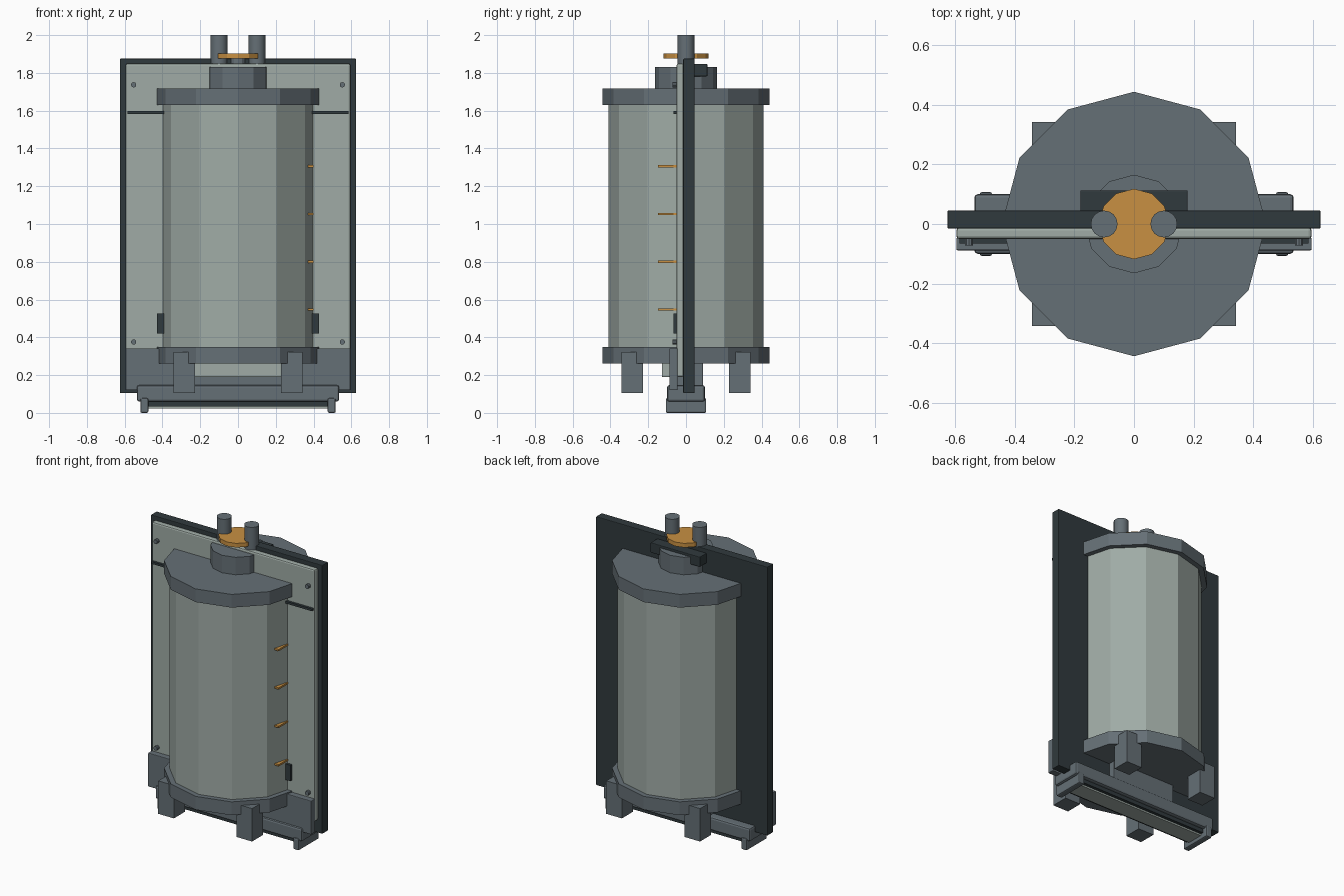
import bpy, bmesh
from math import radians
from mathutils import Matrix

if "Cube" in bpy.data.objects:
    bpy.data.objects.remove(bpy.data.objects["Cube"])


def mat(name, col):
    m = bpy.data.materials.new(name)
    m.diffuse_color = (*col, 1)
    m.use_nodes = True
    m.node_tree.nodes["Principled BSDF"].inputs["Base Color"].default_value = m.diffuse_color
    return m


STEEL = mat("steel", (0.13, 0.16, 0.18))
PALE = mat("pale", (0.35, 0.41, 0.38))
DARK = mat("dark", (0.03, 0.042, 0.047))
ORANGE = mat("orange", (0.58, 0.28, 0.055))


def finish(bm, name, m):
    me = bpy.data.meshes.new(name)
    bm.to_mesh(me)
    bm.free()
    me.materials.append(m)
    ob = bpy.data.objects.new(name, me)
    bpy.context.collection.objects.link(ob)
    return ob


def box(name, x, y, z, m, bevel=0):
    bm = bmesh.new()
    c = [(a[0] + a[1]) / 2 for a in (x, y, z)]
    s = [a[1] - a[0] for a in (x, y, z)]
    bmesh.ops.create_cube(bm, size=1, matrix=Matrix.Translation(c) @ Matrix.Diagonal((*s, 1)))
    ob = finish(bm, name, m)
    if bevel:
        mod = ob.modifiers.new("bevel", 'BEVEL')
        mod.width = bevel
        mod.segments = 2
    return ob


def cyl(name, r, z0, z1, m, x=0, y=0, sides=12, smooth=False, along_y=False):
    bm = bmesh.new()
    mx = Matrix.Translation((x, y, (z0 + z1) / 2))
    if along_y:  # z0 is the height, z1 the depth
        mx = Matrix.Translation((x, y, z0)) @ Matrix.Rotation(radians(90), 4, 'X')
    bmesh.ops.create_cone(bm, cap_ends=True, segments=sides, radius1=r, radius2=r,
                          depth=z1 if along_y else z1 - z0, matrix=mx)
    if smooth:
        for f in bm.faces:
            f.smooth = len(f.verts) == 4
        for e in bm.edges:
            e.smooth = all(f.smooth for f in e.link_faces)
    return finish(bm, name, m)


# Twelve-sided tank with end flanges, neck and cap
cyl("tank_body", 0.41, 0.3, 1.68, PALE)
cyl("tank_top_flange", 0.443, 1.63, 1.717, STEEL)
cyl("tank_bottom_flange", 0.443, 0.262, 0.35, STEEL)
cyl("tank_neck", 0.165, 1.71, 1.832, STEEL)
cyl("cap_stem", 0.04, 1.83, 1.88, STEEL)
cyl("cap_disc", 0.118, 1.875, 1.902, ORANGE)

# Upright panel and its front plate
box("back_panel", (-0.625, 0.625), (-0.015, 0.045), (0.105, 1.875), DARK, 0.004)
box("front_plate", (-0.595, 0.595), (-0.05, -0.012), (0.19, 1.85), PALE, 0.01)
box("plate_seam", (-0.585, 0.585), (-0.066, -0.045), (1.582, 1.597), DARK)
box("lower_vent", (-0.428, 0.428), (-0.066, -0.045), (0.42, 0.525), DARK)
box("lower_skirt", (-0.595, 0.595), (-0.088, -0.045), (0.12, 0.342), STEEL, 0.004)
box("skirt_label", (-0.23, 0.23), (-0.128, -0.08), (0.19, 0.275), PALE, 0.004)
box("rear_handle", (-0.18, 0.18), (0.04, 0.113), (1.782, 1.848), DARK, 0.004)

# Level marks on the right of the tank
for i, z in enumerate((0.547, 0.8, 1.053, 1.306)):
    box(f"level_mark_{i}", (0.33, 0.4), (-0.147, -0.045), (z - 0.006, z + 0.006), ORANGE)

# Base rail with inset runner
box("base_rail", (-0.535, 0.535), (-0.1, 0.1), (0.06, 0.147), STEEL, 0.012)
box("base_pedestal", (-0.23, 0.23), (-0.085, 0.09), (0.13, 0.275), STEEL, 0.004)
box("runner_bed", (-0.49, 0.49), (-0.075, 0.075), (0.035, 0.07), DARK)
box("runner_strip", (-0.48, 0.48), (-0.055, 0.055), (0.024, 0.045), PALE)

# Mirrored pipes, feet, legs and screws
for side, s in (("left", -1), ("right", 1)):
    cyl(f"pipe_{side}", 0.045, 1.72, 2.0, STEEL, x=0.1 * s, sides=16, smooth=True)
    xs = sorted((0.475 * s, 0.517 * s))
    box(f"foot_{side}", xs, (-0.107, 0.107), (0, 0.078), STEEL, 0.008)
    for end, t in (("front", -1), ("rear", 1)):
        box(f"leg_{end}_{side}", sorted((0.228 * s, 0.342 * s)),
            sorted((0.228 * t, 0.342 * t)), (0.105, 0.322), STEEL)
    for lvl, z in (("upper", 1.737), ("lower", 0.375)):
        cyl(f"screw_{lvl}_{side}", 0.014, z, 0.03, STEEL, x=0.552 * s, y=-0.057,
            sides=10, along_y=True)
